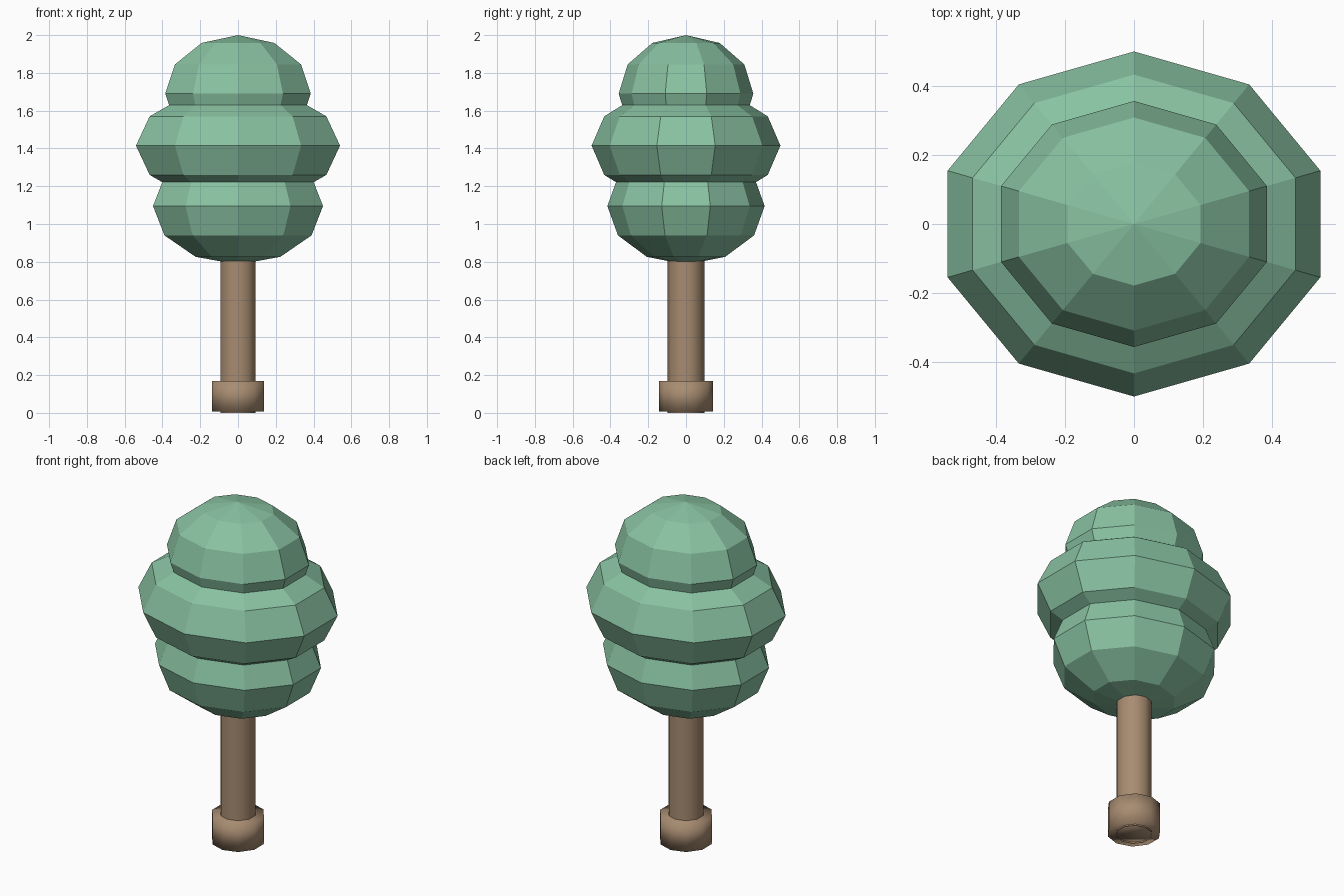
import bpy, bmesh
from math import sin, cos, pi

SIDES = 10

default = bpy.data.objects.get("Cube")
if default:
    bpy.data.objects.remove(default, do_unlink=True)


def make_material(name, rgb):
    mat = bpy.data.materials.new(name)
    mat.use_nodes = True
    mat.diffuse_color = (*rgb, 1)
    mat.node_tree.nodes["Principled BSDF"].inputs["Base Color"].default_value = (*rgb, 1)
    return mat


def lathe(name, profile, mat, stretch_y=1.0, capped=False, smooth=False):
    """Turn (radius, height) pairs around z, with a corner pointing along y."""
    bm = bmesh.new()
    rings = []
    for r, z in profile:
        count = SIDES if r > 0 else 1
        angles = [pi / 2 + 2 * pi * k / SIDES for k in range(count)]
        rings.append([bm.verts.new((r * cos(a), r * stretch_y * sin(a), z)) for a in angles])
    for low, high in zip(rings, rings[1:]):
        for k in range(SIDES):
            n = (k + 1) % SIDES
            corners = [low[k % len(low)], low[n % len(low)],
                       high[n % len(high)], high[k % len(high)]]
            bm.faces.new(list(dict.fromkeys(corners)))
    if capped:
        bm.faces.new(rings[0][::-1])
        bm.faces.new(rings[-1])
    for face in bm.faces:
        face.smooth = smooth
    mesh = bpy.data.meshes.new(name)
    bm.to_mesh(mesh)
    bm.free()
    mesh.materials.append(mat)
    obj = bpy.data.objects.new(name, mesh)
    bpy.context.collection.objects.link(obj)
    return obj


leaf = make_material("leaf green", (0.25, 0.54, 0.36))
bark = make_material("bark brown", (0.39, 0.262, 0.165))

# Trunk: open tube reaching into the foliage
lathe("trunk", [(0.097, 0), (0.097, 1.0)], bark, smooth=True)

# Collar around the foot of the trunk
lathe("trunk_base", [(0.144, 0.008), (0.144, 0.17)], bark, capped=True, smooth=True)

# Foliage: three overlapping faceted balls, slightly flattened front to back
RINGS = 6
HALF_HEIGHT = 0.31
for name, radius, centre in (("lower_foliage", 0.473, 1.095),
                             ("middle_foliage", 0.568, 1.415),
                             ("upper_foliage", 0.405, 1.69)):
    profile = []
    for i in range(RINGS + 1):
        a = pi * i / RINGS
        r = 0 if i in (0, RINGS) else radius * sin(a)
        profile.append((r, centre - HALF_HEIGHT * cos(a)))
    lathe(name, profile, leaf, stretch_y=0.88)
